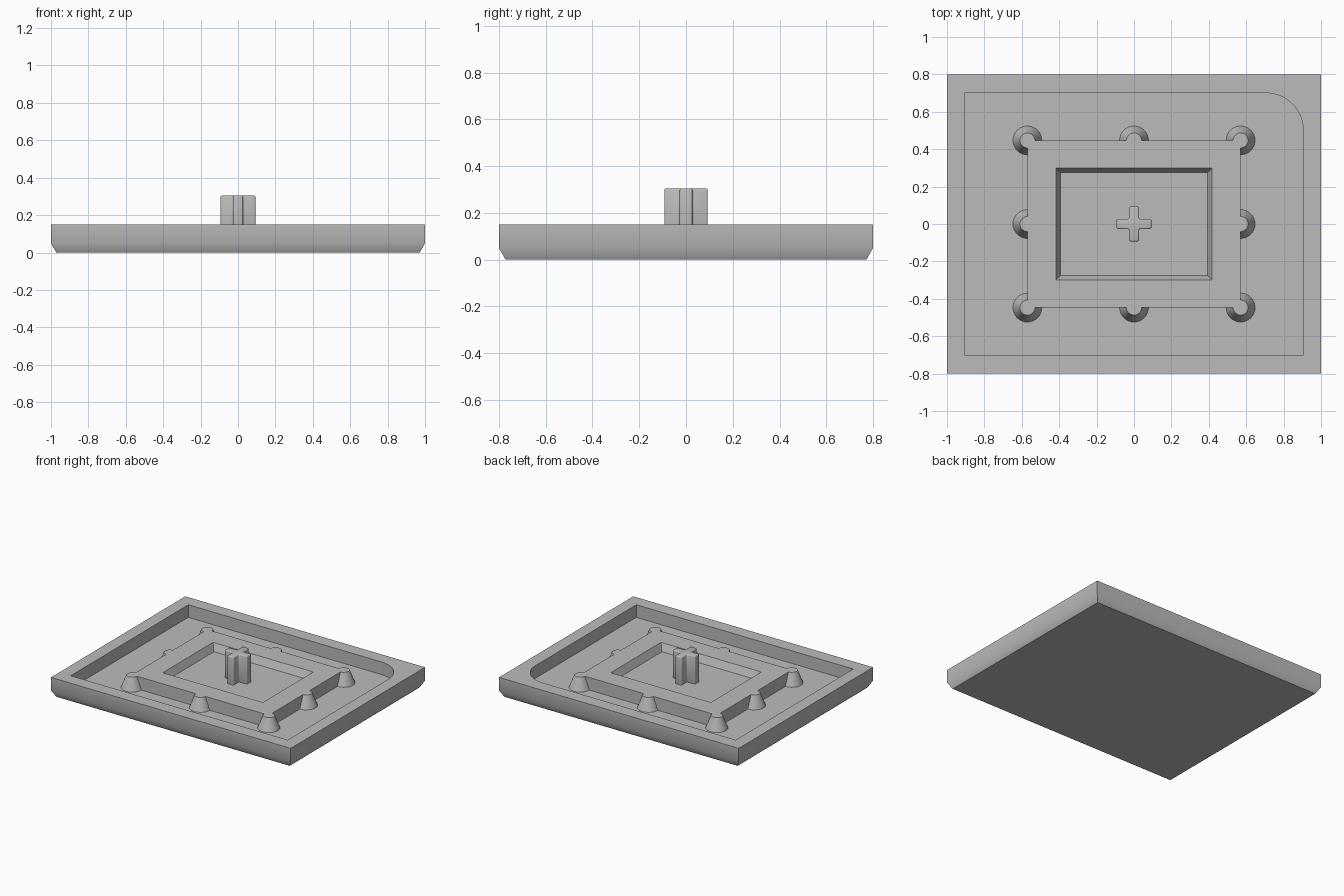
import bpy, bmesh, math

cube = bpy.data.objects.get("Cube")
if cube:
    bpy.data.objects.remove(cube, do_unlink=True)

RIM, FLOOR, PIT = 0.15, 0.055, 0.095     # heights of rim, tray floor, pit floor

grey = bpy.data.materials.new("plain grey")
grey.use_nodes = True
grey.diffuse_color = (0.5, 0.5, 0.5, 1)
grey.node_tree.nodes["Principled BSDF"].inputs["Base Color"].default_value = (0.5, 0.5, 0.5, 1)


def rect(hx, hy):
    return [(-hx, -hy), (hx, -hy), (hx, hy), (-hx, hy)]


def circle(r, cx=0, cy=0, n=32):
    return [(cx + r * math.cos(2 * math.pi * i / n),
             cy + r * math.sin(2 * math.pi * i / n)) for i in range(n)]


def loft(name, sections):
    """Closed solid through matching outlines, given as (z, points)."""
    bm = bmesh.new()
    rings = [[bm.verts.new((x, y, z)) for x, y in pts] for z, pts in sections]
    for low, high in zip(rings, rings[1:]):
        for i in range(len(low)):
            j = (i + 1) % len(low)
            bm.faces.new((low[i], low[j], high[j], high[i]))
    bm.faces.new(rings[0][::-1])
    bm.faces.new(rings[-1])
    bmesh.ops.recalc_face_normals(bm, faces=bm.faces)
    mesh = bpy.data.meshes.new(name)
    bm.to_mesh(mesh)
    bm.free()
    mesh.materials.append(grey)
    obj = bpy.data.objects.new(name, mesh)
    bpy.context.collection.objects.link(obj)
    return obj


def activate(obj):
    bpy.ops.object.select_all(action='DESELECT')
    obj.select_set(True)
    bpy.context.view_layer.objects.active = obj


def combine(obj, tool, operation):
    """Apply a boolean and discard the tool."""
    tool.hide_render = True
    mod = obj.modifiers.new("combine", 'BOOLEAN')
    mod.operation, mod.object, mod.solver = operation, tool, 'EXACT'
    activate(obj)
    bpy.ops.object.modifier_apply(modifier=mod.name)
    bpy.data.objects.remove(tool, do_unlink=True)


def smooth(obj, degrees):
    activate(obj)
    bpy.ops.object.shade_smooth_by_angle(angle=math.radians(degrees))


# Tray with a chamfered underside
tray = loft("tray", [(0, rect(0.972, 0.772)), (0.05, rect(1, 0.8)), (RIM, rect(1, 0.8))])

# Basin with one rounded corner
bx, by, r = 0.905, 0.7, 0.2
outline = rect(bx, by)
arc = [(bx - r + r * math.cos(a), by - r + r * math.sin(a))
       for a in (math.pi / 2 * i / 16 for i in range(17))]
outline[2:3] = arc
combine(tray, loft("basin_cutter", [(FLOOR, outline), (RIM + 0.1, outline)]), 'DIFFERENCE')
smooth(tray, 35)

# Raised platform with conical feet on its corners and edge middles
px, py, sink = 0.57, 0.447, 0.01
platform = loft("platform", [(FLOOR - sink, rect(px, py)), (RIM, rect(px, py))])
for i in (-1, 0, 1):
    for j in (-1, 0, 1):
        if i or j:
            x, y = i * px, j * py
            cone = loft("cone", [(FLOOR - sink, circle(0.081, x, y)),
                                 (RIM, circle(0.04, x, y))])
            combine(platform, cone, 'UNION')

# Sloped pit in the platform; the cutter keeps its slope above the surface
slope = 0.025 / (RIM - PIT)
top = 0.05
combine(platform, loft("pit_cutter", [
    (PIT, rect(0.393, 0.275)),
    (RIM + top, rect(0.418 + slope * top, 0.3 + slope * top))]), 'DIFFERENCE')
smooth(platform, 30)

# Cross-shaped post with softened edges
a, w = 0.093, 0.027
cross = [(w, -a), (w, -w), (a, -w), (a, w), (w, w), (w, a),
         (-w, a), (-w, w), (-a, w), (-a, -w), (-w, -w), (-w, -a)]
post = loft("cross_post", [(PIT - 0.01, cross), (0.305, cross)])
bevel = post.modifiers.new("soft edges", 'BEVEL')
bevel.width, bevel.segments = 0.008, 3
activate(post)
bpy.ops.object.modifier_apply(modifier=bevel.name)
smooth(post, 35)
